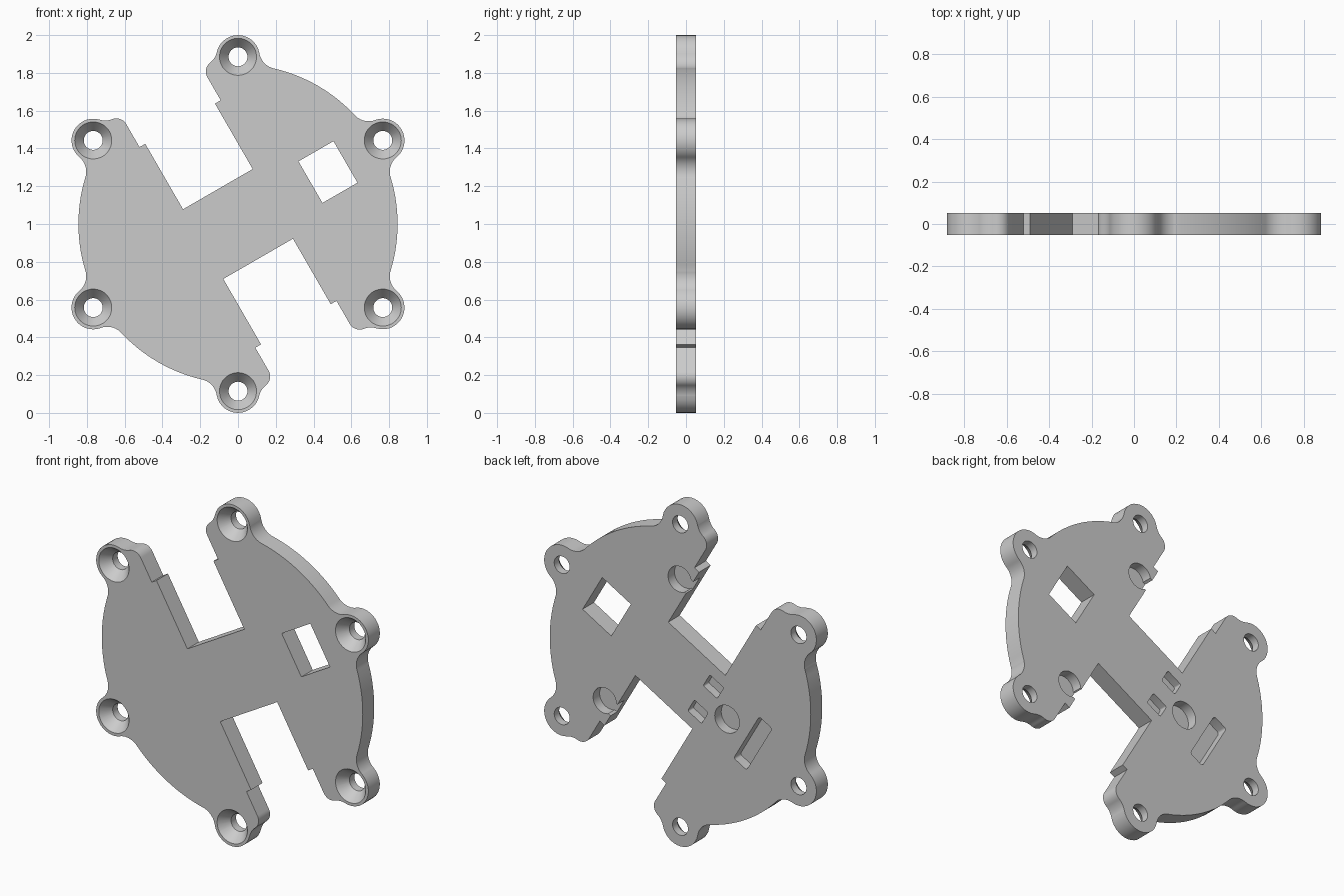
import bpy, bmesh
from math import sin, cos, acos, atan2, pi, tau, radians, sqrt
from mathutils import Vector

if "Cube" in bpy.data.objects:
    bpy.data.objects.remove(bpy.data.objects["Cube"], do_unlink=True)

HALF = 0.053            # half thickness of the plate
TILT = radians(30)      # the plate's own axes are tilted in the upright plane
DISC, BOSS_AT, BOSS, FILLET, EAR = 0.845, 0.885, 0.115, 0.10, 0.06

grey = bpy.data.materials.new("plain_grey")
grey.use_nodes = True
colour = (0.6, 0.6, 0.6, 1)
grey.diffuse_color = colour
grey.node_tree.nodes["Principled BSDF"].inputs["Base Color"].default_value = colour


def place(p, y):
    u, v = p
    return (u * cos(TILT) - v * sin(TILT), y, 1 + u * sin(TILT) + v * cos(TILT))


def polar(r, a, c=(0, 0)):
    return Vector((c[0] + r * cos(a), c[1] + r * sin(a)))


def loft(name, front, y0, back, y1):
    """Closed solid between two outlines with equal point counts."""
    bm = bmesh.new()
    a = [bm.verts.new(place(p, y0)) for p in front]
    b = [bm.verts.new(place(p, y1)) for p in back]
    bm.faces.new(a)
    bm.faces.new(b[::-1])
    for i in range(len(a)):
        j = (i + 1) % len(a)
        bm.faces.new((a[i], b[i], b[j], a[j]))
    bmesh.ops.recalc_face_normals(bm, faces=bm.faces)
    mesh = bpy.data.meshes.new(name)
    bm.to_mesh(mesh)
    bm.free()
    mesh.materials.append(grey)
    ob = bpy.data.objects.new(name, mesh)
    bpy.context.collection.objects.link(ob)
    return ob


def circle(c, r, n=48):
    return [polar(r, tau * i / n, c) for i in range(n)]


def box(c, hu, hv, r=0.0):
    """Rectangle outline, optionally with rounded corners."""
    if not r:
        return [(c[0] + s * hu, c[1] + t * hv) for s, t in ((1, 1), (-1, 1), (-1, -1), (1, -1))]
    pts = []
    for k, (s, t) in enumerate(((1, 1), (-1, 1), (-1, -1), (1, -1))):
        corner = (c[0] + s * (hu - r), c[1] + t * (hv - r))
        pts += [polar(r, (k + i / 5) * pi / 2, corner) for i in range(6)]
    return pts


def angle_to(a, b):
    return atan2(b[1] - a[1], b[0] - a[0])


# Quarter outline: slot side, ear, boss, rim, boss, joined by tangent arcs
ear = Vector((0.308, 0.754))
boss = polar(BOSS_AT, pi / 3)
end_boss = polar(BOSS_AT, 0)
rim, reach = DISC + FILLET, BOSS + FILLET
swing = acos((rim ** 2 + BOSS_AT ** 2 - reach ** 2) / (2 * rim * BOSS_AT))
gap = boss - ear
along = (gap.length_squared + (EAR + FILLET) ** 2 - reach ** 2) / (2 * gap.length)
rise = sqrt((EAR + FILLET) ** 2 - along ** 2)
d = gap.normalized()
ear_fillet = ear + d * along + Vector((-d.y, d.x)) * rise

chain = [(ear, EAR), (ear_fillet, FILLET), (boss, BOSS), (polar(rim, pi / 3 - swing), FILLET),
         (Vector((0, 0)), DISC), (polar(rim, swing), FILLET), (end_boss, BOSS)]
quarter = [Vector(p) for p in ((0.213, 0.213), (0.213, 0.613), (0.248, 0.613))]
for i, (c, r) in enumerate(chain):
    a0 = angle_to(c, chain[i - 1][0]) if i else pi
    a1 = angle_to(c, chain[i + 1][0]) if i < len(chain) - 1 else 0
    sweep = (a1 - a0) % tau if i % 2 else -((a0 - a1) % tau)
    steps = 14
    quarter += [polar(r, a0 + sweep * k / steps, c) for k in range(steps + 1)]

right_half = quarter + [Vector((p.x, -p.y)) for p in reversed(quarter[:-1])]
outline = right_half + [-p for p in right_half]
plate = loft("mounting_plate", outline, -HALF, outline, HALF)

# Cutters
cutters = []


def cut(front, y0, back, y1):
    cutters.append(loft("cutter", front, y0, back, y1))


def pocket(shape, depth):
    cut(shape, HALF - depth, shape, HALF + 0.02)


# Countersunk screw holes
for k in range(6):
    c = polar(BOSS_AT, k * pi / 3)
    hole = circle(c, 0.05)
    cut(hole, -HALF - 0.02, hole, HALF + 0.02)
    cut(circle(c, 0.098 + 0.008), -HALF - 0.01, circle(c, 0.05), 0.007)

# Square window
window = box((0.55, 0), 0.107, 0.127)
cut(window, -HALF - 0.02, window, HALF + 0.02)

# Recesses in the back
pocket(circle((-0.35, 0), 0.08), 0.06)
pocket(box((-0.543, 0), 0.048, 0.165, 0.015), 0.06)
for s in (1, -1):
    pocket(box((-0.19, s * 0.1), 0.052, 0.043, 0.01), 0.05)
    pocket(circle((0.285, s * 0.485), 0.075), 0.06)
    pocket(box((0.24, s * 0.49), 0.05, 0.045), 0.06)

bpy.context.view_layer.objects.active = plate
for c in cutters:
    mod = plate.modifiers.new("cut", "BOOLEAN")
    mod.operation, mod.solver, mod.object = "DIFFERENCE", "EXACT", c
    bpy.ops.object.modifier_apply(modifier=mod.name)
    bpy.data.objects.remove(c, do_unlink=True)

bpy.ops.object.select_all(action="DESELECT")
plate.select_set(True)
bpy.ops.object.shade_smooth_by_angle(angle=radians(30))
